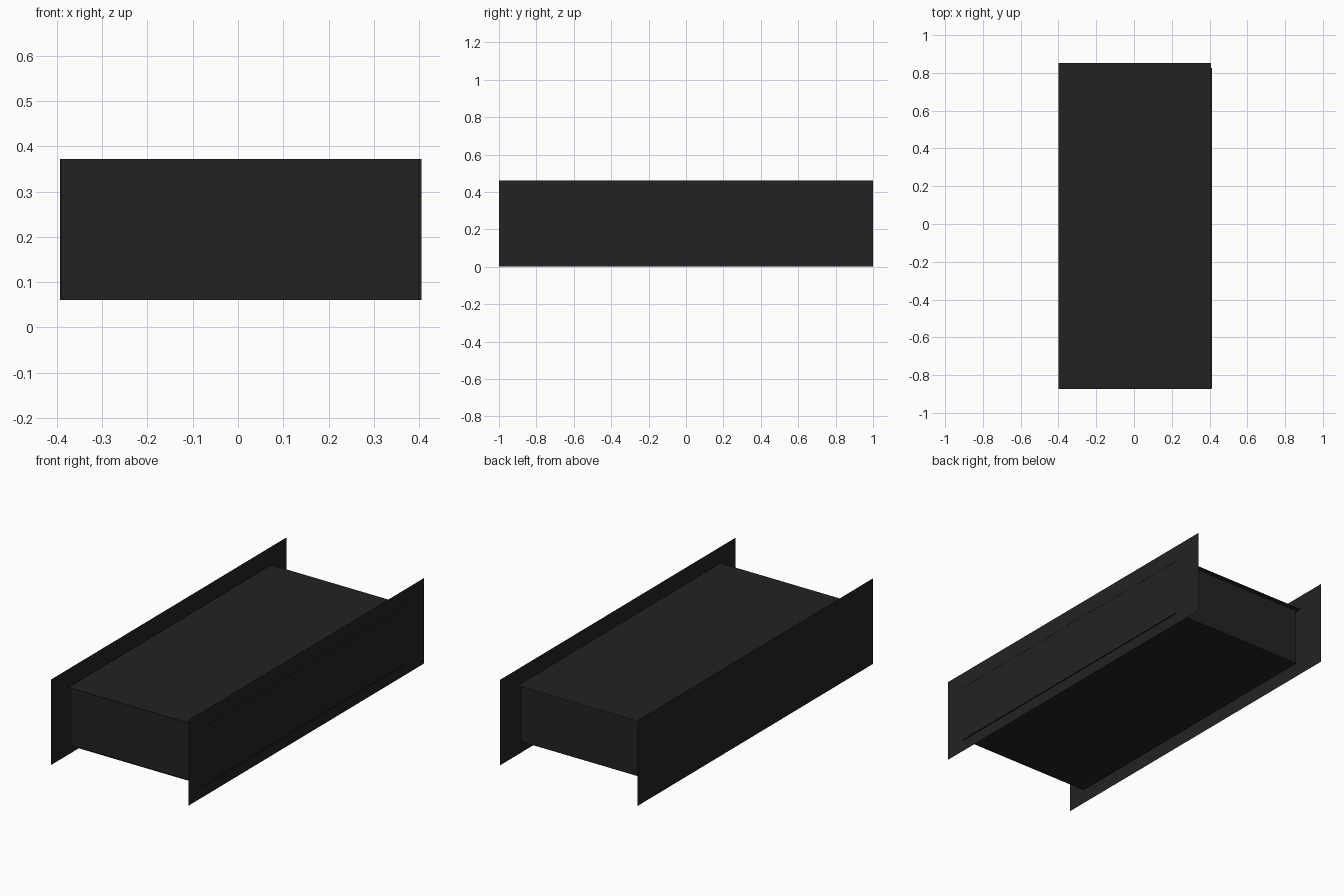
import bpy, bmesh

if "Cube" in bpy.data.objects:
    bpy.data.objects.remove(bpy.data.objects["Cube"])


def material(name, v):
    m = bpy.data.materials.new(name)
    m.diffuse_color = (v, v, v, 1)
    m.use_nodes = True
    m.node_tree.nodes["Principled BSDF"].inputs["Base Color"].default_value = m.diffuse_color
    return m


charcoal = material("charcoal", 0.0165)
black = material("black", 0.005)


def sheet(name, axis, pos, a, b):
    """Flat rectangle across one axis; a and b are ranges on the other two."""
    corners = [(a[0], b[0]), (a[1], b[0]), (a[1], b[1]), (a[0], b[1])]
    bm = bmesh.new()
    verts = []
    for c in corners:
        p = list(c)
        p.insert(axis, pos)
        verts.append(bm.verts.new(p))
    bm.faces.new(verts)
    me = bpy.data.meshes.new(name)
    bm.to_mesh(me)
    bm.free()
    ob = bpy.data.objects.new(name, me)
    bpy.context.collection.objects.link(ob)
    me.materials.append(charcoal)
    return ob


def outline(name, x, y, w, d, z=0.0595, t=0.003):
    """Thin rectangular line frame on the underside."""
    bm = bmesh.new()
    inner, outer = [], []
    for sx, sy in ((-1, -1), (1, -1), (1, 1), (-1, 1)):
        outer.append(bm.verts.new((x + sx * w / 2, y + sy * d / 2, z)))
        inner.append(bm.verts.new((x + sx * (w / 2 - t), y + sy * (d / 2 - t), z)))
    for i in range(4):
        j = (i + 1) % 4
        bm.faces.new((outer[j], outer[i], inner[i], inner[j]))
    me = bpy.data.meshes.new(name)
    bm.to_mesh(me)
    bm.free()
    ob = bpy.data.objects.new(name, me)
    bpy.context.collection.objects.link(ob)
    me.materials.append(black)


# Tall side sheets
sheet("left_side_sheet", 0, -0.412, (-1, 1), (0, 0.46))
sheet("right_side_sheet", 0, 0.406, (-1, 1), (0, 0.46))

# Inner box sheets
sheet("top_sheet", 2, 0.372, (-0.40, 0.407), (-0.873, 0.853))
sheet("bottom_sheet", 2, 0.061, (-0.394, 0.412), (-0.872, 0.825))
sheet("front_sheet", 1, -0.862, (-0.39, 0.40), (0.061, 0.372))
sheet("back_sheet", 1, 0.824, (-0.393, 0.405), (0.061, 0.372))

# Fine line work on the underside
outline("underside_center_panel", 0, 0.645, 0.19, 0.11)
for side, s in (("left", -1), ("right", 1)):
    outline("underside_panel_" + side, s * 0.137, 0.387, 0.16, 0.055)
    outline("underside_strip_" + side, s * 0.19, 0.252, 0.28, 0.02)
    outline("underside_tab_" + side, s * 0.23, 0.78, 0.06, 0.02)
    outline("underside_mark_" + side, s * 0.334, 0.583, 0.03, 0.03)
    outline("underside_slot_" + side, s * 0.178, -0.407, 0.04, 0.015)
